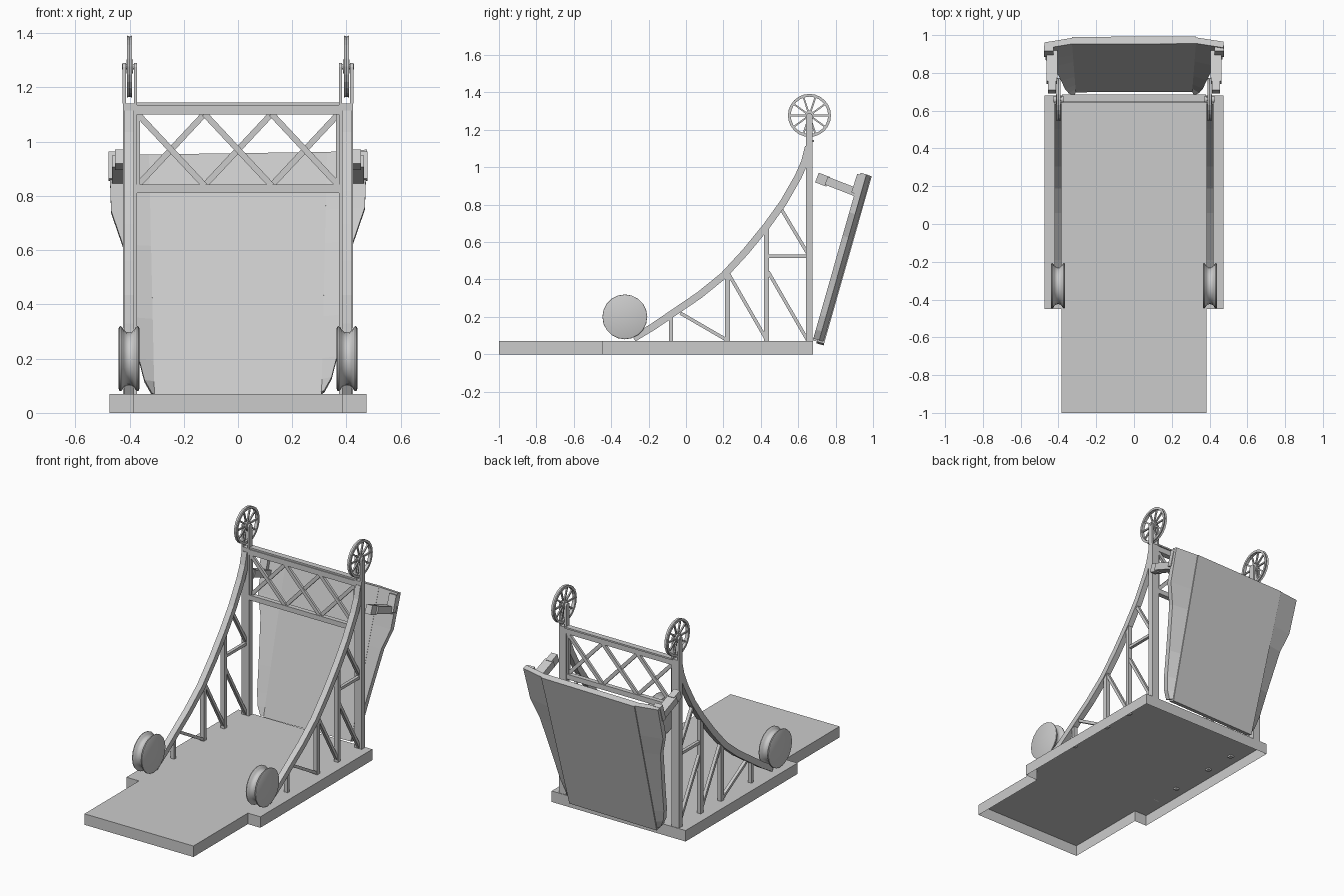
import bpy, bmesh, math
from mathutils import Vector, Matrix

if "Cube" in bpy.data.objects:
    bpy.data.objects.remove(bpy.data.objects["Cube"])


def make(name, bm, mirror=False, smooth=False):
    bmesh.ops.recalc_face_normals(bm, faces=bm.faces)
    me = bpy.data.meshes.new(name)
    bm.to_mesh(me)
    bm.free()
    ob = bpy.data.objects.new(name, me)
    bpy.context.collection.objects.link(ob)
    if mirror:
        ob.modifiers.new("mirror", 'MIRROR').use_mirror_merge = False
    if smooth:
        bpy.ops.object.select_all(action='DESELECT')
        ob.select_set(True)
        bpy.context.view_layer.objects.active = ob
        bpy.ops.object.shade_smooth_by_angle(angle=math.radians(35))
    return ob


def box(bm, x0, x1, y0, y1, z0, z1):
    m = Matrix.Translation(((x0 + x1) / 2, (y0 + y1) / 2, (z0 + z1) / 2))
    bmesh.ops.create_cube(bm, size=1, matrix=m @ Matrix.Diagonal((x1 - x0, y1 - y0, z1 - z0, 1)))


def bar(bm, p, q, w, t, side=Vector((1, 0, 0))):
    """Straight rectangular bar from p to q, w wide along side, t thick."""
    p, q = Vector(p), Vector(q)
    d = (q - p).normalized()
    m = Matrix((side, d.cross(side), d)).transposed().to_4x4()
    m.translation = (p + q) / 2
    bmesh.ops.create_cube(bm, size=1, matrix=m @ Matrix.Diagonal((w, t, (q - p).length, 1)))


def lathe_x(bm, profile, n, cx, cy, cz, closed=False):
    """Revolve (radius, x) points around an axis along x."""
    rings = []
    for r, x in profile:
        rings.append([bm.verts.new((cx + x, cy + r * math.sin(2 * math.pi * i / n),
                                    cz + r * math.cos(2 * math.pi * i / n))) for i in range(n)])
    pairs = list(zip(rings, rings[1:])) + ([(rings[-1], rings[0])] if closed else [])
    for a, b in pairs:
        for i in range(n):
            bm.faces.new((a[i], a[(i + 1) % n], b[(i + 1) % n], b[i]))
    if not closed:
        bm.faces.new(rings[0])
        bm.faces.new(rings[-1])


# Base: T-shaped deck, open underneath
bm = bmesh.new()
outline = [(-.385, -1), (.385, -1), (.385, -.45), (.473, -.45),
           (.473, .68), (-.473, .68), (-.473, -.45), (-.385, -.45)]
top = [bm.verts.new((x, y, .07)) for x, y in outline]
low = [bm.verts.new((x, y, 0)) for x, y in outline]
bm.faces.new(top)
for i in range(8):
    j = (i + 1) % 8
    bm.faces.new((low[i], low[j], top[j], top[i]))
make("base_deck", bm)

# Curved side rails
path = [(-.28, .085), (-.18, .145), (-.08, .213), (.07, .315), (.2, .42), (.32, .55),
        (.43, .685), (.52, .81), (.6, .95), (.635, 1.03), (.655, 1.11)]
bm = bmesh.new()
prev = None
for i, (y, z) in enumerate(path):
    a, b = path[max(i - 1, 0)], path[min(i + 1, len(path) - 1)]
    t = Vector((b[0] - a[0], b[1] - a[1])).normalized() * .019
    ring = [bm.verts.new((x, y - s * t.y, z + s * t.x))
            for x, s in ((.383, -1), (.42, -1), (.42, 1), (.383, 1))]
    if prev:
        for k in range(4):
            bm.faces.new((prev[k], prev[(k + 1) % 4], ring[(k + 1) % 4], ring[k]))
    else:
        bm.faces.new(ring)
    prev = ring
bm.faces.new(prev)
make("curved_rail", bm, mirror=True)

# Rear posts with forks for the upper wheels
bm = bmesh.new()
box(bm, .373, .424, .642, .677, .07, 1.14)
for x in (.378, .419):
    box(bm, x - .006, x + .006, .642, .677, 1.14, 1.27)
    lathe_x(bm, [(.0175, -.006), (.0175, .006)], 14, x, .6595, 1.272)
make("rear_post", bm, mirror=True)

# Side truss struts
bm = bmesh.new()
for y, z, w in ((-.08, .2, .02), (.222, .43, .027), (.43, .67, .027)):
    box(bm, .388, .414, y - w / 2, y + w / 2, .06, z)
for a, b, c, d in ((-.03, .22, .22, .075), (.225, .435, .435, .07), (.44, .44, .65, .075),
                   (.51, .775, .65, .54), (.43, .525, .65, .525)):
    bar(bm, (.4, a, b), (.4, c, d), .02, .018)
make("side_struts", bm, mirror=True)

# Cross beams and lattice between the posts
bm = bmesh.new()
box(bm, -.38, .38, .642, .677, 1.1, 1.135)
box(bm, -.38, .38, .648, .685, 1.135, 1.145)
box(bm, -.38, .38, .645, .675, .81, .842)
make("cross_beams", bm)
bm = bmesh.new()
for s in (-1, 1):
    box(bm, s * .37 - .008, s * .37 + .008, .65, .67, .84, 1.1)
    for i in (-1, 0, 1):
        c = i * .247
        bar(bm, (c - s * .124, .66 + s * .004, .838), (c + s * .124, .66 + s * .004, 1.103),
            .016, .022, Vector((0, 1, 0)))
make("lattice", bm)

# Lower grooved rollers
bm = bmesh.new()
half = [(.112, -.038), (.119, -.035), (.12, -.03), (.116, -.025), (.106, -.019), (.099, -.01)]
prof = half + [(.097, 0)] + [(r, -x) for r, x in reversed(half)]
lathe_x(bm, prof, 20, .402, -.327, .2)
make("lower_roller", bm, mirror=True, smooth=True)

# Upper spoked wheels
bm = bmesh.new()
cy, cz = .66, 1.277
lathe_x(bm, [(.1, -.01), (.115, -.01), (.111, 0), (.115, .01), (.1, .01)], 24, .4, cy, cz, closed=True)
lathe_x(bm, [(.026, -.012), (.026, .012)], 16, .4, cy, cz)
lathe_x(bm, [(.01, -.028), (.01, .028)], 12, .4, cy, cz)
for i in range(10):
    a = 2 * math.pi * (i + .5) / 10
    v = Vector((0, math.sin(a), math.cos(a)))
    c = Vector((.4, cy, cz))
    bar(bm, c + v * .02, c + v * .104, .009, .009)
make("upper_spoked_wheel", bm, mirror=True)


# Leaning back panel, in its own frame: s up the slope, d forward from the rear face
def lean(x, s, d):
    s += .015 * x
    return (x, .737 + .274 * s - .962 * d, .052 + .962 * s + .274 * d)


def plate(bm, front, back):
    """Join two equal grids of points into a closed slab."""
    f = [[bm.verts.new(lean(*p)) for p in row] for row in front]
    b = [[bm.verts.new(lean(*p)) for p in row] for row in back]
    n, m = len(f), len(f[0])
    for g in (f, b):
        for i in range(n - 1):
            for j in range(m - 1):
                bm.faces.new((g[i][j], g[i][j + 1], g[i + 1][j + 1], g[i + 1][j]))
    rim = ([(0, j) for j in range(m)] + [(i, m - 1) for i in range(1, n)] +
           [(n - 1, j) for j in range(m - 2, -1, -1)] + [(i, 0) for i in range(n - 2, 0, -1)])
    for (i, j), (k, l) in zip(rim, rim[1:] + rim[:1]):
        bm.faces.new((f[i][j], f[k][l], b[k][l], b[i][j]))


bm = bmesh.new()
cols = [(.308, 0), (.328, .93)]
plate(bm, [[(-x, s, .04), (x, s, .04)] for x, s in cols],
      [[(-x, s, 0), (x, s, 0)] for x, s in cols])
make("back_panel", bm)

# Side wings of the panel, narrow at the foot and flared at the top
edge = [(.318, .01), (.345, .06), (.365, .14), (.385, .3), (.425, .58), (.468, .71), (.475, .93)]
for side, name in ((-1, "left_wing"), (1, "right_wing")):
    bm = bmesh.new()
    grids = []
    for d in (.063, .03):
        grids.append([[(side * (.305 + .02 * s), s, d - .025), (side * x, s, d)] for x, s in edge])
    plate(bm, *grids)
    make(name, bm)

# Top lip of the wings and the arms reaching forward to the frame
bm = bmesh.new()
bar(bm, (.435, .75, .928), (.435, .91, .866), .058, .045)
bar(bm, (.433, .70, .945), (.433, .76, .922), .042, .055)
bar(bm, (.452, .898, .86), (.452, .93, .96), .05, .03)
make("support_arm", bm, mirror=True)
